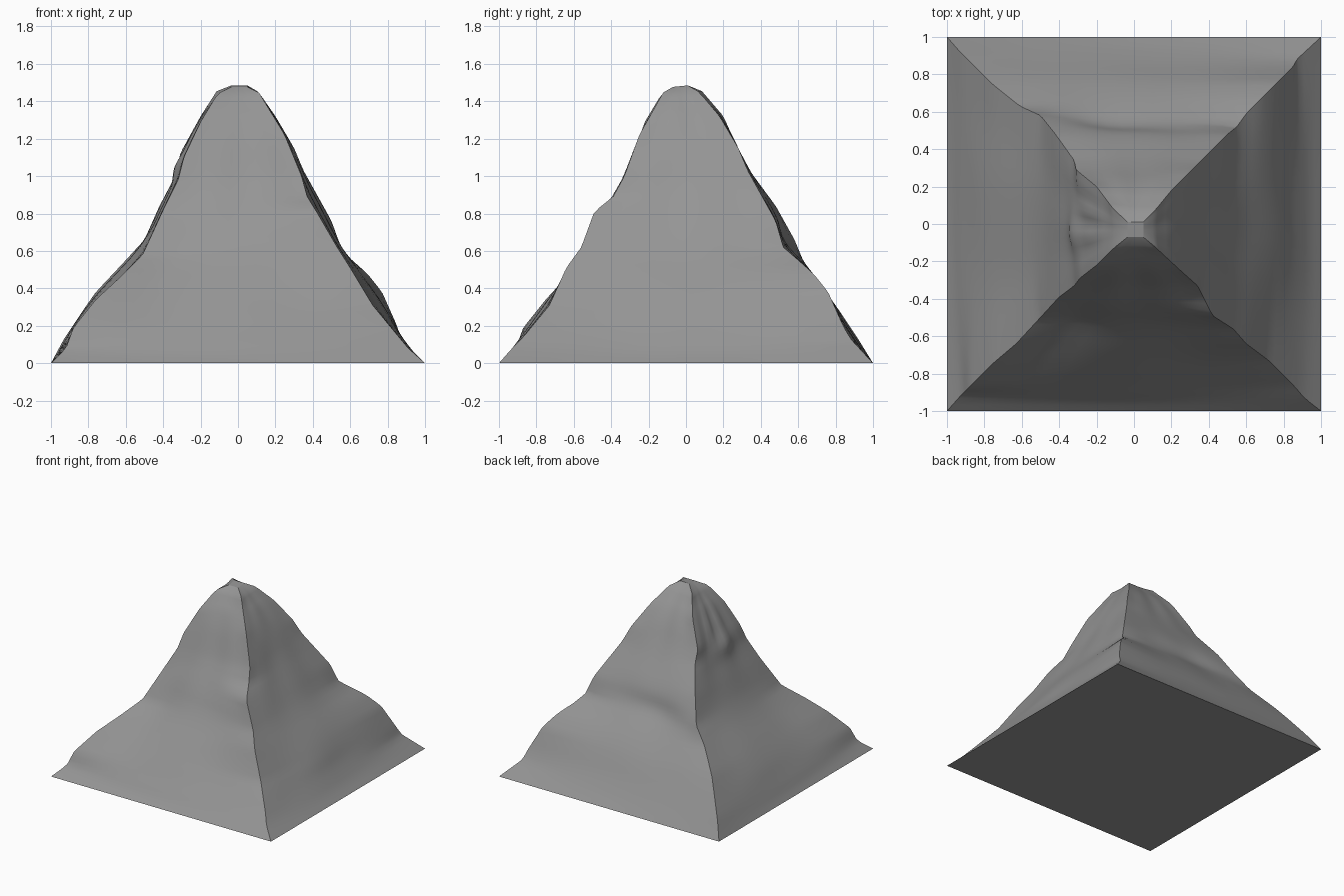
import bpy, bmesh, math
from mathutils import Vector

if "Cube" in bpy.data.objects:
    bpy.data.objects.remove(bpy.data.objects["Cube"])

# Four corner ridges, base to summit: (x, y, z)
SW = [(-1, -1, 0), (-.92, -.91, .08), (-.88, -.87, .19), (-.76, -.75, .34), (-.63, -.64, .46),
      (-.51, -.51, .58), (-.4, -.39, .82), (-.32, -.33, .98), (-.29, -.29, 1.1),
      (-.2, -.22, 1.29), (-.11, -.13, 1.44), (-.035, -.07, 1.477)]
SE = [(1, -1, 0), (.91, -.93, .08), (.86, -.87, .14), (.72, -.73, .31), (.6, -.64, .51), (.53, -.56, .62),
      (.42, -.49, .81), (.37, -.39, .89), (.34, -.33, 1.0), (.25, -.25, 1.22),
      (.11, -.12, 1.45), (.05, -.07, 1.477)]
NE = [(1, 1, 0), (.87, .88, .13), (.85, .84, .2), (.77, .76, .38), (.69, .68, .48),
      (.6, .59, .56), (.55, .52, .62), (.5, .48, .76), (.35, .33, 1.03),
      (.3, .28, 1.15), (.2, .18, 1.32), (.11, .07, 1.45), (.05, .01, 1.485)]
NW = [(-1, 1, 0), (-.93, .92, .13), (-.83, .82, .28), (-.76, .75, .38), (-.61, .63, .54),
      (-.5, .58, .66), (-.42, .48, .84), (-.32, .34, 1.03), (-.31, .29, 1.12),
      (-.2, .2, 1.32), (-.11, .08, 1.46), (-.035, .01, 1.485)]

COLS, ROWS = 14, 48


def at_height(ridge, t):
    """Point on a ridge at a fraction of its height."""
    z = t * ridge[-1][2]
    for a, b in zip(ridge, ridge[1:]):
        if z <= b[2] + 1e-6:
            return Vector(a).lerp(Vector(b), (z - a[2]) / (b[2] - a[2]))
    return Vector(ridge[-1])


def softened(ridge, t):
    """Ridge averaged over nearby heights, for the calmer middle of a face."""
    w = min(.07, t, 1 - t)
    return sum((at_height(ridge, t + k * w / 2) for k in range(-2, 3)), Vector()) / 5


def bump(u, t, u0, t0, su, st):
    return math.exp(-((u - u0) / su) ** 2 - ((t - t0) / st) ** 2)


def relief(side, u, t):
    """Outward swell (+) or hollow (-) on each face, fading at the ridges."""
    fade = math.sin(math.pi * u) ** .6 * min(1, t * 6, (1 - t) * 6)
    h = .004 * math.sin(15 * u + 2 * side) * math.sin(7 * t + side)
    if side == 0:    # front hollow beside the left ridge
        h += -.05 * bump(u, t, .16, .3, .12, .15)
    elif side == 1:  # right
        h += .015 * bump(u, t, .45, .2, .2, .12)
    elif side == 2:  # back ledge
        h += -.03 * bump(u, t, .6, .44, .35, .06)
    else:            # left gullies and knob
        h += -.03 * bump(u, t, .75, .25, .15, .15) + .025 * bump(u, t, .6, .71, .2, .05)
        h += .012 * math.sin(22 * u) * bump(u, t, .5, .82, .35, .12)
    return h * fade


# Mountain: loft between the ridges
bm = bmesh.new()
corners = [SW, SE, NE, NW]
out = [Vector((0, -1, 0)), Vector((1, 0, 0)), Vector((0, 1, 0)), Vector((-1, 0, 0))]
rings = []
for r in range(ROWS + 1):
    t = r / ROWS
    ring = []
    for s in range(4):
        a, b = corners[s], corners[(s + 1) % 4]
        for c in range(COLS):
            u = c / COLS
            crisp = at_height(a, t).lerp(at_height(b, t), u)
            calm = softened(a, t).lerp(softened(b, t), u)
            p = crisp.lerp(calm, math.sin(math.pi * u))
            ring.append(bm.verts.new(p + out[s] * relief(s, u, t)))
    rings.append(ring)
n = 4 * COLS
for lo, hi in zip(rings, rings[1:]):
    for i in range(n):
        j = (i + 1) % n
        bm.faces.new((lo[i], lo[j], hi[j], hi[i]))
base = bm.faces.new(rings[0][::-1])
summit = bm.faces.new(rings[-1])
bmesh.ops.recalc_face_normals(bm, faces=bm.faces)

# Crisp rim on the base, the flat summit and the four ridges
for e in list(base.edges) + list(summit.edges):
    e.smooth = False
for lo, hi in zip(rings, rings[1:]):
    for i in range(0, n, COLS):
        bm.edges.get((lo[i], hi[i])).smooth = False

mesh = bpy.data.meshes.new("mountain")
bm.to_mesh(mesh)
bm.free()
stone = bpy.data.materials.new("dark_stone")
stone.diffuse_color = (.3, .3, .3, 1)
stone.use_nodes = True
stone.node_tree.nodes["Principled BSDF"].inputs["Base Color"].default_value = stone.diffuse_color
mesh.materials.append(stone)
mountain = bpy.data.objects.new("mountain", mesh)
bpy.context.collection.objects.link(mountain)
bpy.context.view_layer.objects.active = mountain
mountain.select_set(True)
bpy.ops.object.shade_smooth_by_angle(angle=math.radians(40), keep_sharp_edges=True)
